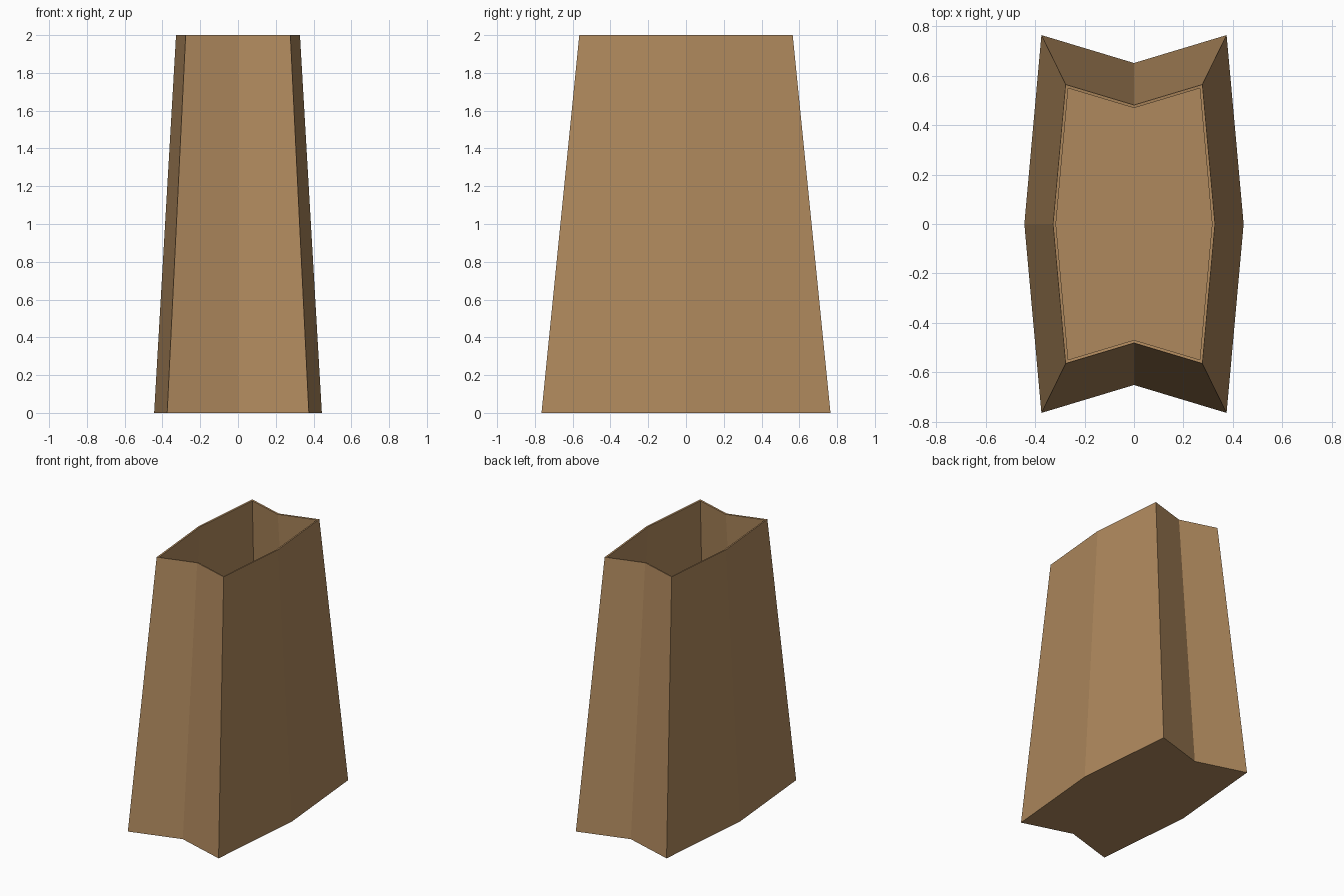
import bpy
import bmesh

cube = bpy.data.objects.get("Cube")
if cube:
    bpy.data.objects.remove(cube, do_unlink=True)

# Kraft paper colour
paper = bpy.data.materials.new("brown_paper")
paper.use_nodes = True
colour = (0.43, 0.25, 0.11, 1.0)
paper.diffuse_color = colour
bsdf = paper.node_tree.nodes["Principled BSDF"]
bsdf.inputs["Base Color"].default_value = colour
bsdf.inputs["Roughness"].default_value = 0.9


def bag_ring(bm, corner_x, corner_y, fold_y, side_x, z):
    """Eight-point outline: ends folded inward, sides bulging outward."""
    outline = [(side_x, 0), (corner_x, corner_y), (0, fold_y), (-corner_x, corner_y),
               (-side_x, 0), (-corner_x, -corner_y), (0, -fold_y), (corner_x, -corner_y)]
    return [bm.verts.new((x, y, z)) for x, y in outline]


# Tapered bag, open at the top
bm = bmesh.new()
base = bag_ring(bm, 0.375, 0.765, 0.652, 0.444, 0)
rim = bag_ring(bm, 0.277, 0.565, 0.482, 0.328, 2)
bm.faces.new(base[::-1])
count = len(base)
for i in range(count):
    j = (i + 1) % count
    bm.faces.new((base[i], base[j], rim[j], rim[i]))
bm.normal_update()
mesh = bpy.data.meshes.new("paper_bag")
bm.to_mesh(mesh)
bm.free()
mesh.materials.append(paper)
bag = bpy.data.objects.new("paper_bag", mesh)
bpy.context.collection.objects.link(bag)

# Thin paper wall, thickened inward
wall = bag.modifiers.new("paper_thickness", "SOLIDIFY")
wall.thickness = 0.012
wall.offset = -1
wall.use_even_offset = True
